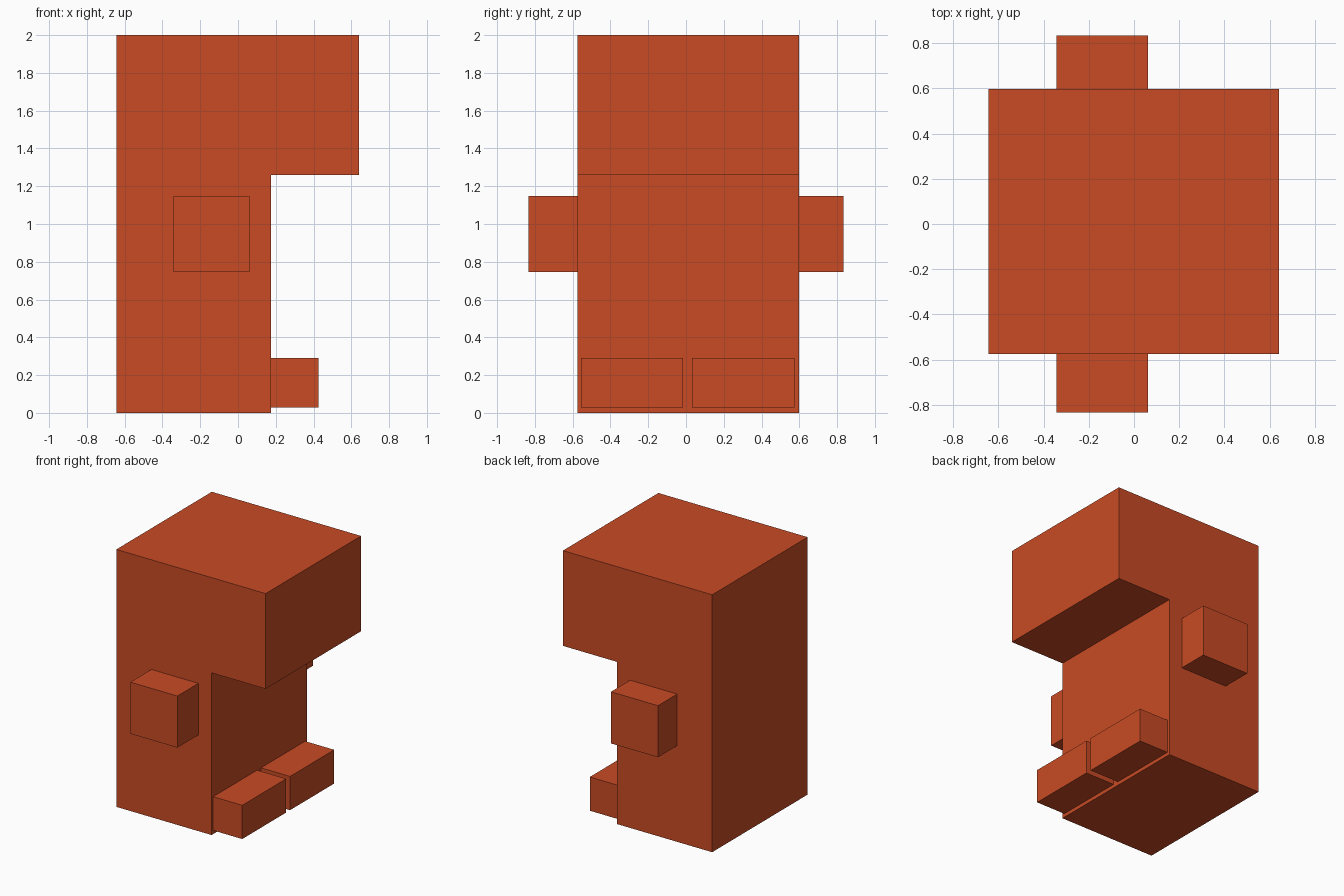
import bpy
import bmesh

if "Cube" in bpy.data.objects:
    bpy.data.objects.remove(bpy.data.objects["Cube"])

paint = bpy.data.materials.new("orange_red")
paint.diffuse_color = (0.58, 0.07, 0.018, 1)
paint.use_nodes = True
paint.node_tree.nodes["Principled BSDF"].inputs["Base Color"].default_value = paint.diffuse_color


def extrude_profile(name, profile, y0, y1):
    """Extrude an (x, z) outline from y0 to y1."""
    bm = bmesh.new()
    face = bm.faces.new([bm.verts.new((x, y0, z)) for x, z in profile])
    result = bmesh.ops.extrude_face_region(bm, geom=[face], use_keep_orig=True)
    verts = [g for g in result["geom"] if isinstance(g, bmesh.types.BMVert)]
    bmesh.ops.translate(bm, verts=verts, vec=(0, y1 - y0, 0))
    bmesh.ops.recalc_face_normals(bm, faces=bm.faces)
    mesh = bpy.data.meshes.new(name)
    bm.to_mesh(mesh)
    bm.free()
    mesh.materials.append(paint)
    obj = bpy.data.objects.new(name, mesh)
    bpy.context.collection.objects.link(obj)
    return obj


def box(name, x, y, z):
    outline = [(x[0], z[0]), (x[1], z[0]), (x[1], z[1]), (x[0], z[1])]
    return extrude_profile(name, outline, *y)


# Body with overhanging head, one L-shaped block
BACK, CHEST, FACE, CHIN = -0.643, 0.175, 0.64, 1.26
SIDE_NEAR, SIDE_FAR = -0.575, 0.597
extrude_profile("body_and_head", [
    (BACK, 0), (CHEST, 0), (CHEST, CHIN),
    (FACE, CHIN), (FACE, 2), (BACK, 2),
], SIDE_NEAR, SIDE_FAR)

# Stubby arms on both sides
for name, y in (("right_arm", (-0.833, SIDE_NEAR)), ("left_arm", (SIDE_FAR, 0.833))):
    box(name, (-0.342, 0.062), y, (0.747, 1.148))

# Feet projecting from the lower chest
for name, y in (("right_foot", (-0.555, -0.015)), ("left_foot", (0.032, 0.574))):
    box(name, (CHEST, 0.425), y, (0.028, 0.29))
